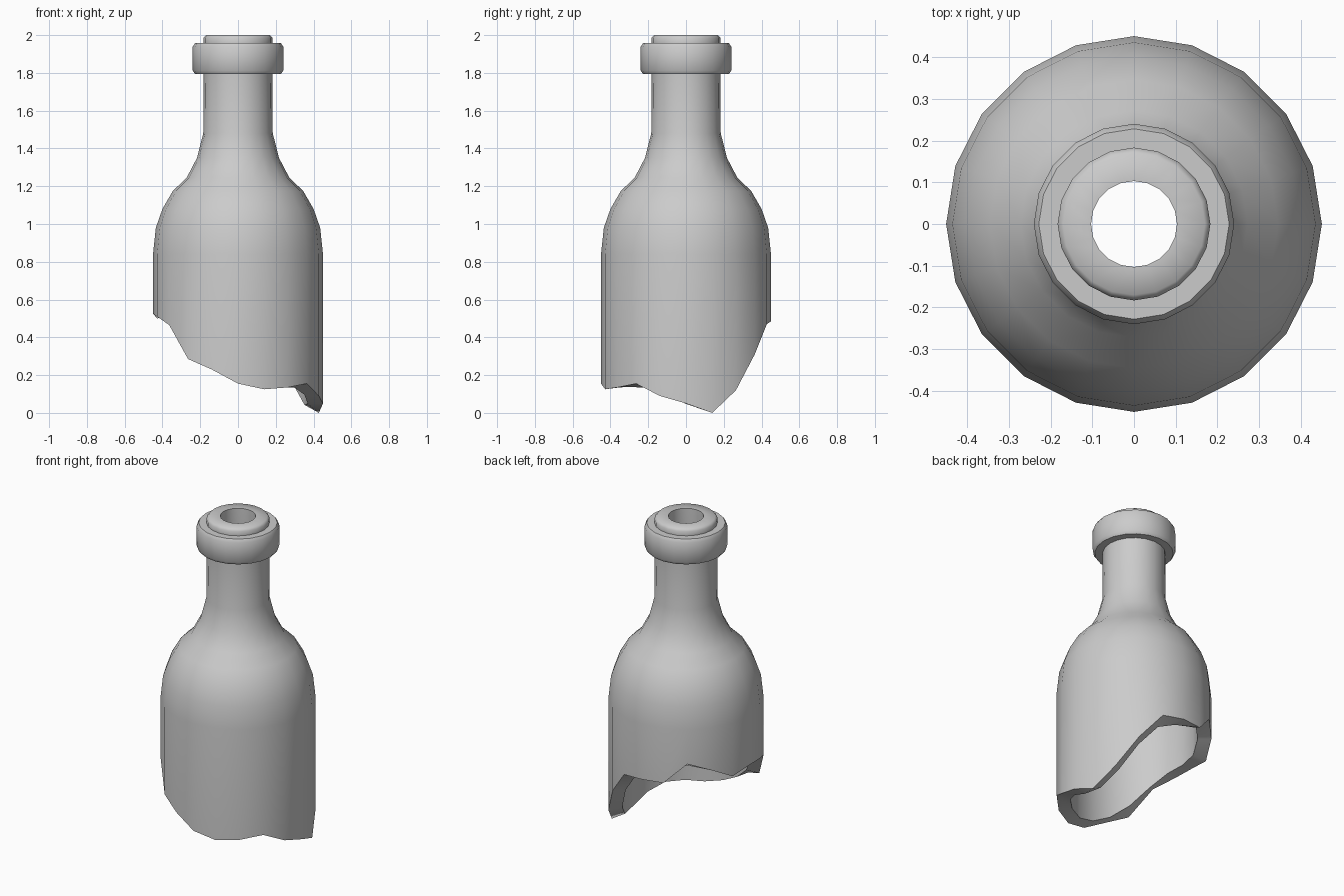
import bpy, bmesh
from math import cos, sin, radians, pi

if "Cube" in bpy.data.objects:
    bpy.data.objects.remove(bpy.data.objects["Cube"])

SIDES = 20

# Outer wall from the shoulder up over the lip (radius, height)
outer = [(.45, .84), (.435, .98), (.40, 1.08), (.345, 1.175), (.272, 1.245),
         (.217, 1.35), (.184, 1.48), (.182, 1.795), (.228, 1.795), (.24, 1.812),
         (.24, 1.938), (.228, 1.957), (.183, 1.957), (.183, 1.985), (.17, 2.0)]
# Bore down through the neck to the inner shoulder
inner = [(.103, 2.0), (.103, 1.46), (.138, 1.315), (.21, 1.19), (.285, 1.115),
         (.33, 1.04), (.358, .96), (.37, .84)]

# Height of the jagged break at each side, counter-clockwise from +x
jag = [.05, 0, .12, .31, .47, .485, .49, .62, .57, .50,
       .525, .51, .465, .285, .23, .155, .125, .135, .155, .09]
# The inside edge of the break is a little softer than the outside
soft = [.5 * h + .25 * (jag[i - 1] + jag[(i + 1) % SIDES]) for i, h in enumerate(jag)]

bm = bmesh.new()


def ring(radius, heights):
    return [bm.verts.new((radius * cos(2 * pi * i / SIDES),
                          radius * sin(2 * pi * i / SIDES), heights[i]))
            for i in range(SIDES)]


def level(points):
    return [ring(r, [z] * SIDES) for r, z in points]


# Closed lathe: outside up, over the lip, down the bore, across the break
rings = [ring(.45, jag)] + level(outer) + level(inner) + [ring(.37, soft)]
for k, low in enumerate(rings):
    high = rings[(k + 1) % len(rings)]
    for i in range(SIDES):
        j = (i + 1) % SIDES
        bm.faces.new((low[i], low[j], high[j], high[i]))
bmesh.ops.recalc_face_normals(bm, faces=bm.faces)

mesh = bpy.data.meshes.new("broken_bottle")
bm.to_mesh(mesh)
bm.free()
bottle = bpy.data.objects.new("broken_bottle", mesh)
bpy.context.collection.objects.link(bottle)

# Smooth glass, crisp break and collar edges
bpy.context.view_layer.objects.active = bottle
bottle.select_set(True)
bpy.ops.object.shade_smooth_by_angle(angle=radians(50))
